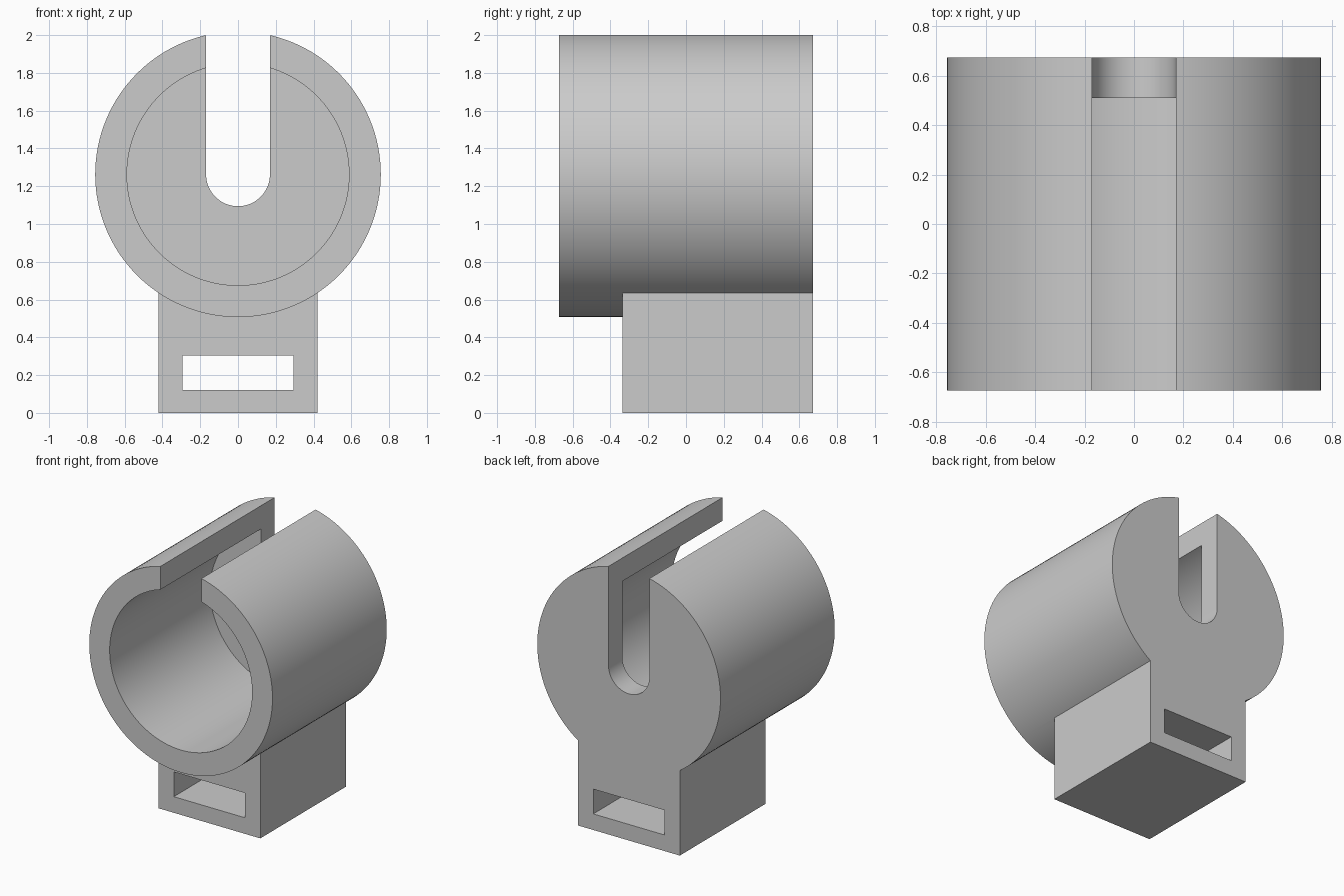
import bpy, bmesh, math

if "Cube" in bpy.data.objects:
    bpy.data.objects.remove(bpy.data.objects["Cube"], do_unlink=True)

RADIUS, BORE, SLOT = 0.756, 0.588, 0.169
CENTRE_Z = 1.263
FRONT, BACK = -0.673, 0.673

grey = bpy.data.materials.new("plain grey")
grey.use_nodes = True
colour = (0.6, 0.6, 0.6, 1)
grey.diffuse_color = colour
grey.node_tree.nodes["Principled BSDF"].inputs["Base Color"].default_value = colour


def arc(radius, start, end, steps):
    """Points on an arc about the barrel axis, angles in degrees."""
    angles = [math.radians(start + (end - start) * i / steps) for i in range(steps + 1)]
    return [(radius * math.cos(a), CENTRE_Z + radius * math.sin(a)) for a in angles]


def rect(half_width, low, high):
    return [(-half_width, low), (half_width, low), (half_width, high), (-half_width, high)]


def prism(name, profile, y0, y1):
    """Extrude an x-z profile along y."""
    bm = bmesh.new()
    face = bm.faces.new([bm.verts.new((x, y0, z)) for x, z in profile])
    moved = bmesh.ops.extrude_face_region(bm, geom=[face])["geom"]
    bmesh.ops.translate(bm, vec=(0, y1 - y0, 0),
                        verts=[v for v in moved if isinstance(v, bmesh.types.BMVert)])
    bmesh.ops.recalc_face_normals(bm, faces=bm.faces)
    mesh = bpy.data.meshes.new(name)
    bm.to_mesh(mesh)
    bm.free()
    obj = bpy.data.objects.new(name, mesh)
    obj.data.materials.append(grey)
    bpy.context.collection.objects.link(obj)
    return obj


def combine(target, tool, operation):
    """Apply a boolean and discard the tool."""
    mod = target.modifiers.new(tool.name, 'BOOLEAN')
    mod.operation, mod.solver, mod.object = operation, 'EXACT', tool
    bpy.context.view_layer.objects.active = target
    bpy.ops.object.modifier_apply(modifier=mod.name)
    bpy.data.objects.remove(tool, do_unlink=True)


# Barrel and mounting foot
holder = prism("slotted_holder", arc(RADIUS, 0, 360, 128)[:-1], FRONT, BACK)
combine(holder, prism("foot", rect(0.42, 0, 0.65), -0.337, BACK), 'UNION')

# Blind bore, leaving the back wall
combine(holder, prism("bore", arc(BORE, 0, 360, 128)[:-1], -1, 0.51), 'DIFFERENCE')

# Round-bottomed slot, open at the top
slot_profile = arc(SLOT, 180, 360, 32) + [(SLOT, 2.3), (-SLOT, 2.3)]
combine(holder, prism("slot", slot_profile, -1, 1), 'DIFFERENCE')

# Strap opening through the foot
combine(holder, prism("strap_opening", rect(0.294, 0.12, 0.305), -1, 1), 'DIFFERENCE')

bpy.ops.object.select_all(action='DESELECT')
holder.select_set(True)
bpy.context.view_layer.objects.active = holder
bpy.ops.object.shade_smooth_by_angle(angle=math.radians(30))
